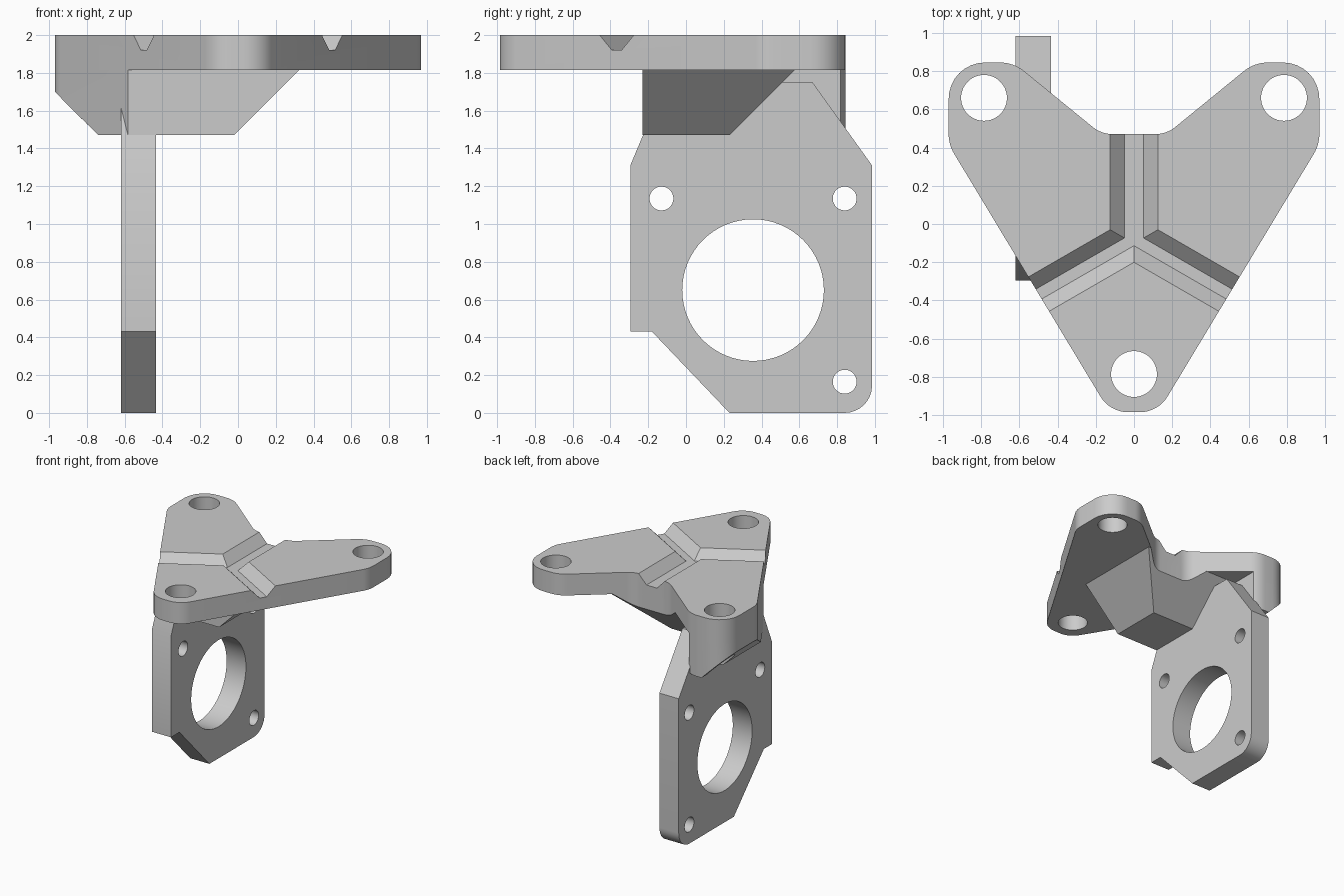
import bpy, bmesh, math
from mathutils import Vector, Matrix

if "Cube" in bpy.data.objects:
    bpy.data.objects.remove(bpy.data.objects["Cube"], do_unlink=True)

grey = bpy.data.materials.new("plain_grey")
grey.use_nodes = True
grey.diffuse_color = (0.6, 0.6, 0.6, 1)
grey.node_tree.nodes["Principled BSDF"].inputs["Base Color"].default_value = (0.6, 0.6, 0.6, 1)

# Maps a profile point (a, b) and extrusion distance t into space
AXES = {"x": lambda a, b, t: (t, a, b),
        "y": lambda a, b, t: (a, t, b),
        "z": lambda a, b, t: (a, b, t)}


def prism(name, points, lo, hi, axis):
    """Extrude a closed profile along an axis."""
    bm = bmesh.new()
    face = bm.faces.new([bm.verts.new(AXES[axis](p[0], p[1], lo)) for p in points])
    grown = bmesh.ops.extrude_face_region(bm, geom=[face])["geom"]
    step = Vector(AXES[axis](0, 0, hi - lo))
    bmesh.ops.translate(bm, vec=step, verts=[g for g in grown if isinstance(g, bmesh.types.BMVert)])
    bmesh.ops.recalc_face_normals(bm, faces=bm.faces)
    mesh = bpy.data.meshes.new(name)
    bm.to_mesh(mesh)
    bm.free()
    mesh.materials.append(grey)
    obj = bpy.data.objects.new(name, mesh)
    bpy.context.collection.objects.link(obj)
    return obj


def combine(target, tool, operation):
    """Apply a boolean and remove the tool."""
    mod = target.modifiers.new("cut", "BOOLEAN")
    mod.operation = operation
    mod.solver = "EXACT"
    mod.object = tool
    bpy.context.view_layer.objects.active = target
    bpy.ops.object.modifier_apply(modifier=mod.name)
    bpy.data.objects.remove(tool, do_unlink=True)


def circle(a, b, radius, count=48):
    return [(a + radius * math.cos(math.tau * i / count),
             b + radius * math.sin(math.tau * i / count)) for i in range(count)]


def rounded(corners, steps=8):
    """Polygon with each (a, b, radius) corner filleted."""
    out = []
    for i, (a, b, r) in enumerate(corners):
        p = Vector((a, b))
        if r == 0:
            out.append(p)
            continue
        u = (Vector(corners[i - 1][:2]) - p).normalized()
        v = (Vector(corners[(i + 1) % len(corners)][:2]) - p).normalized()
        half = u.angle(v) / 2
        centre = p + (u + v).normalized() * (r / math.sin(half))
        start = p + u * (r / math.tan(half)) - centre
        end = p + v * (r / math.tan(half)) - centre
        sweep = start.angle_signed(end)
        for k in range(steps + 1):
            out.append(centre + Matrix.Rotation(-sweep * k / steps, 2) @ start)
    return out


# Three-armed outline, mirrored from its left half
half = [(-0.126, -0.985, 0.17), (-0.97, 0.415, 0.2), (-0.97, 0.845, 0.19),
        (-0.63, 0.845, 0.2), (-0.17, 0.47, 0.17)]
outline = rounded(half + [(-a, b, r) for a, b, r in reversed(half)])
UNDER, FLOOR, TOP = 1.815, 1.92, 2.0
mount = prism("top_mount", outline, UNDER, TOP, "z")

# Y-shaped channel across the top
APEX = Vector((0, -0.079, 0))


def channel(angle, floor_half, top_half):
    rise = 0.02
    over = top_half + (top_half - floor_half) * rise / (TOP - FLOOR)
    tool = prism("channel_cutter", [(-floor_half, FLOOR), (floor_half, FLOOR),
                                    (over, TOP + rise), (-over, TOP + rise)], 0, 1.2, "y")
    tool.data.transform(Matrix.Translation(APEX) @ Matrix.Rotation(math.radians(angle), 4, "Z"))
    combine(mount, tool, "DIFFERENCE")


channel(0, 0.05, 0.125)
channel(120, 0.03, 0.105)
channel(-120, 0.03, 0.105)

# Sloped gusset below the mount, tapering to its flat underside
LOW, HIGH = 1.47, 1.83
run = HIGH - LOW
gusset = prism("gusset", [(-0.74 - run, HIGH), (-0.74, LOW), (-0.02, LOW), (-0.02 + run, HIGH)],
               -0.23, 1, "y")
combine(gusset, prism("gusset_back_slope", [(-0.5, LOW - 0.1), (0.13, LOW - 0.1),
                                            (0.23 + run + 0.1, HIGH + 0.1), (-0.5, HIGH + 0.1)],
                      -1.5, 1, "x"), "INTERSECT")
outer = prism("gusset_outer", [(-0.74 - run, HIGH), (-0.74, LOW), (-0.6, LOW), (-0.6, HIGH)],
              -0.23, 1, "y")
combine(gusset, outer, "UNION")
combine(gusset, prism("gusset_outline", outline, 1.3, 1.9, "z"), "INTERSECT")

# Bolt holes through the arms
for a, b in [(-0.785, 0.66), (0.785, 0.66), (0, -0.785)]:
    for part in (mount, gusset):
        if part is mount or a < 0:
            combine(part, prism("bolt_cutter", circle(a, b, 0.12), 1.2, 2.2, "z"), "DIFFERENCE")

# Upright plate with a large bore and three small holes
plate = prism("upright_plate", rounded([
    (0.23, 0, 0), (0.985, 0, 0.145), (0.985, 1.31, 0), (0.67, 1.75, 0), (-0.11, 1.75, 0),
    (-0.295, 1.31, 0), (-0.295, 0.43, 0), (-0.18, 0.43, 0)]), -0.62, -0.435, "x")
for a, b, r in [(0.355, 0.65, 0.375), (-0.13, 1.135, 0.063), (0.84, 1.135, 0.063), (0.84, 0.165, 0.063)]:
    combine(plate, prism("plate_cutter", circle(a, b, r, 64), -1, 0, "x"), "DIFFERENCE")

# Smooth the round walls, keep the edges sharp
bpy.ops.object.select_all(action="DESELECT")
for part in (mount, gusset, plate):
    part.select_set(True)
    bpy.context.view_layer.objects.active = part
bpy.ops.object.shade_smooth_by_angle(angle=math.radians(25))
